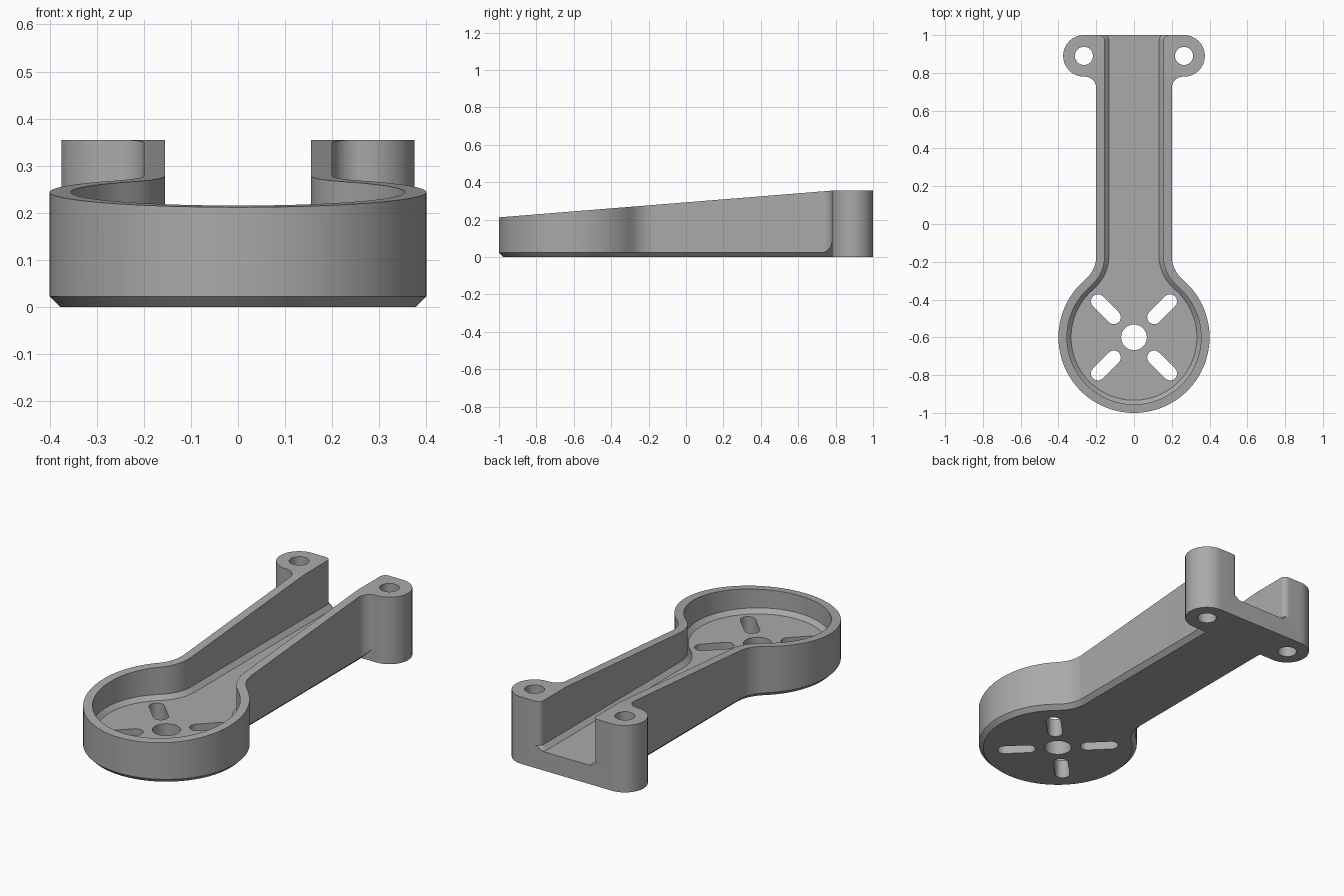
import bpy, bmesh
from math import sin, cos, atan2, radians, pi, hypot

if "Cube" in bpy.data.objects:
    bpy.data.objects.remove(bpy.data.objects["Cube"])

TALL = 0.6                    # height of raw solids before the sloped trim
TOP = 0.355                   # height of the mounting posts
FLOOR = 0.1                   # tray floor thickness
CHAMFER = 0.023
HUB_Y = -0.6
NECK_R, NECK_Y = 0.16, -0.17  # concave blend between hub and arm
NECK_X = 0.2 + NECK_R
POST_X, POST_Y, POST_R = 0.265, 0.89, 0.11

grey = bpy.data.materials.new("mid_grey")
grey.use_nodes = True
colour = (0.4, 0.4, 0.4, 1)
grey.diffuse_color = colour
grey.node_tree.nodes["Principled BSDF"].inputs["Base Color"].default_value = colour


def arc(cx, cy, r, start, end, n):
    """Points on an arc, angles in radians."""
    return [(cx + r * cos(start + (end - start) * i / n),
             cy + r * sin(start + (end - start) * i / n)) for i in range(n + 1)]


def mirrored(half):
    """Close a +x half outline (front to back) with its mirror image."""
    return half + [(-x, y) for x, y in reversed(half) if abs(x) > 1e-6]


def loft(name, rings):
    """Solid through rings of matching 3D points, capped at both ends."""
    bm = bmesh.new()
    loops = [[bm.verts.new(p) for p in ring] for ring in rings]
    for low, high in zip(loops, loops[1:]):
        for i in range(len(low)):
            j = (i + 1) % len(low)
            bm.faces.new((low[i], low[j], high[j], high[i]))
    bm.faces.new(loops[0])
    bm.faces.new(loops[-1])
    bmesh.ops.recalc_face_normals(bm, faces=bm.faces)
    mesh = bpy.data.meshes.new(name)
    bm.to_mesh(mesh)
    bm.free()
    mesh.materials.append(grey)
    ob = bpy.data.objects.new(name, mesh)
    bpy.context.collection.objects.link(ob)
    return ob


def level(points, z):
    return [(x, y, z) for x, y in points]


def prism(name, points, z0=-0.1, z1=TALL):
    return loft(name, [level(points, z0), level(points, z1)])


def combine(target, tool, operation):
    """Apply a boolean and discard the tool."""
    mod = target.modifiers.new(operation.lower(), 'BOOLEAN')
    mod.object, mod.operation, mod.solver = tool, operation, 'EXACT'
    bpy.context.view_layer.objects.active = target
    bpy.ops.object.modifier_apply(modifier=mod.name)
    bpy.data.objects.remove(tool)


def hub_and_neck(d):
    """Half outline from hub front to the start of the arm, inset by d."""
    a = atan2(NECK_Y - HUB_Y, NECK_X)
    return (arc(0, HUB_Y, 0.4 - d, -pi / 2, a, 40)
            + arc(NECK_X, NECK_Y, NECK_R + d, a + pi, pi, 14)[1:])


def body_outline(d):
    return mirrored(hub_and_neck(d) + [(0.2 - d, 0.9)])


def tray_outline(d):
    wall = 0.045
    flare = arc(0.185, 0.97, 0.03 + d, pi, pi / 2, 8)
    return mirrored(hub_and_neck(wall + d) + flare + [(0.185, 1.1)])


# Hub and arm with a chamfered underside
body = loft("motor_arm", [level(body_outline(CHAMFER), 0),
                          level(body_outline(0), CHAMFER),
                          level(body_outline(0), TALL)])

# Tail block with rounded mounting ears
ears = [(0, POST_Y - POST_R)] + arc(POST_X, POST_Y, POST_R, -pi / 2, pi / 2, 32)
combine(body, prism("mounting_ears", mirrored(ears), 0), 'UNION')

# Blends between ears and arm, undercut by the chamfer plane
for side in (1, -1):
    gusset = ([(0.19, 0.72)] + arc(0.26, 0.72, 0.06, pi, pi / 2, 10)
              + [(0.26, 0.85), (0.19, 0.85)])
    low = [(side * x, y, CHAMFER + x - 0.2) for x, y in gusset]
    combine(body, loft("ear_blend", [low, [(x, y, TALL) for x, y, z in low]]), 'UNION')

# Open tray with a small chamfer around the floor
edge = 0.022
combine(body, loft("tray_cutter", [level(tray_outline(edge), FLOOR),
                                   level(tray_outline(0), FLOOR + edge),
                                   level(tray_outline(0), TALL + 0.1)]), 'DIFFERENCE')

# Sloped top trim, level over the ears
slope = (TOP - 0.212) / 1.78
side_profile = [(-1.2, TOP - 1.98 * slope), (0.78, TOP), (1.2, TOP), (1.2, 1), (-1.2, 1)]
combine(body, loft("top_cutter", [[(x, y, z) for y, z in side_profile]
                                  for x in (-1, 1)]), 'DIFFERENCE')

# Shaft hole and ear bolt holes
for x, y, r in ((0, HUB_Y, 0.068), (POST_X, POST_Y, 0.048), (-POST_X, POST_Y, 0.048)):
    hole = arc(x, y, r, 0, 2 * pi, 32)[:-1]
    combine(body, prism("hole_cutter", hole, -0.1, TALL + 0.1), 'DIFFERENCE')

# Four diagonal screw slots
for k in range(4):
    a = radians(45 + 90 * k)
    slot = []
    for dist, turn in ((0.27, -pi / 2), (0.151, pi / 2)):
        slot += arc(dist * cos(a), HUB_Y + dist * sin(a), 0.037,
                    a + turn, a + turn + pi, 12)
    combine(body, prism("slot_cutter", slot), 'DIFFERENCE')

bpy.ops.object.select_all(action='DESELECT')
body.select_set(True)
bpy.context.view_layer.objects.active = body
bpy.ops.object.shade_smooth_by_angle(angle=radians(30))
